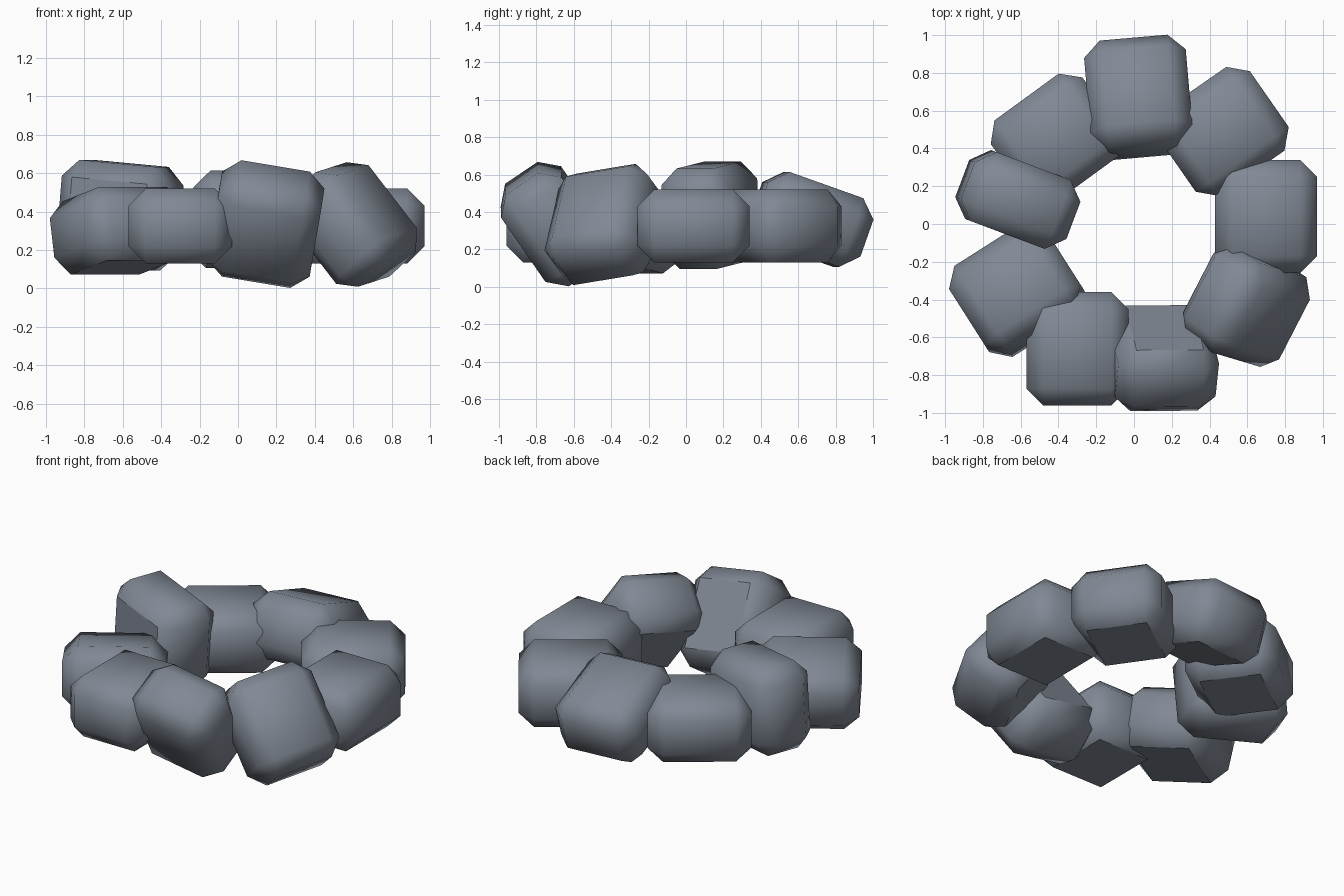
import bpy, bmesh
from mathutils import Vector, Matrix

if "Cube" in bpy.data.objects:
    bpy.data.objects.remove(bpy.data.objects["Cube"])

# single slate colour
slate = bpy.data.materials.new("slate_grey")
slate.diffuse_color = (0.22, 0.25, 0.30, 1)
slate.use_nodes = True
slate.node_tree.nodes["Principled BSDF"].inputs["Base Color"].default_value = slate.diffuse_color

SIZE = (0.54, 0.60, 0.39)
CHAMFER = 0.09


def stone_mesh():
    """Chamfered block shared by every stone, smooth except its underside."""
    bm = bmesh.new()
    bmesh.ops.create_cube(bm, size=1)
    bmesh.ops.scale(bm, vec=SIZE, verts=bm.verts)
    bmesh.ops.bevel(bm, geom=bm.edges[:], offset=CHAMFER, offset_type='OFFSET',
                    segments=1, profile=0.5, affect='EDGES')
    bm.normal_update()
    for f in bm.faces:
        f.smooth = f.normal.z > -0.99
    me = bpy.data.meshes.new("stone")
    bm.to_mesh(me)
    bm.free()
    me.materials.append(slate)
    return me


def place(name, mesh, centre, x_axis, y_axis):
    """Put a stone at centre, oriented by its local x and y directions."""
    y = Vector(y_axis).normalized()
    x = Vector(x_axis)
    x = (x - y * x.dot(y)).normalized()
    rot = Matrix((x, y, x.cross(y))).transposed()
    ob = bpy.data.objects.new(name, mesh)
    ob.matrix_world = Matrix.Translation(centre) @ rot.to_4x4()
    bpy.context.collection.objects.link(ob)


# ring of stones: name, centre, local x direction, local y direction
STONES = [
    ("stone_right", (0.70, 0.04, 0.325), (1, 0, 0), (0, 1, 0)),
    ("stone_back_right", (0.47, 0.49, 0.325), (0.57, -0.82, 0), (0.82, 0.57, 0)),
    ("stone_back", (0.025, 0.67, 0.36), (0.996, 0.087, 0), (-0.082, 0.939, -0.334)),
    ("stone_back_left", (-0.41, 0.454, 0.325), (0.59, -0.81, 0), (0.81, 0.59, 0)),
    ("stone_left", (-0.615, 0.13, 0.382), (0.08, -0.03, 1), (0.93, -0.35, -0.087)),
    ("stone_front_left", (-0.62, -0.35, 0.30), (0.525, -0.825, 0.208), (0.843, 0.537, 0)),
    ("stone_front_mid_left", (-0.30, -0.66, 0.325), (1, 0, 0), (0, 1, 0)),
    ("stone_front", (0.145, -0.71, 0.335), (0.97, 0.06, -0.24), (0.14, -0.56, 0.81)),
    ("stone_front_right", (0.595, -0.435, 0.333), (0.41, 0.89, 0.20), (-0.60, 0.18, 0.78)),
]

mesh = stone_mesh()
for s in STONES:
    place(s[0], mesh, *s[1:])
